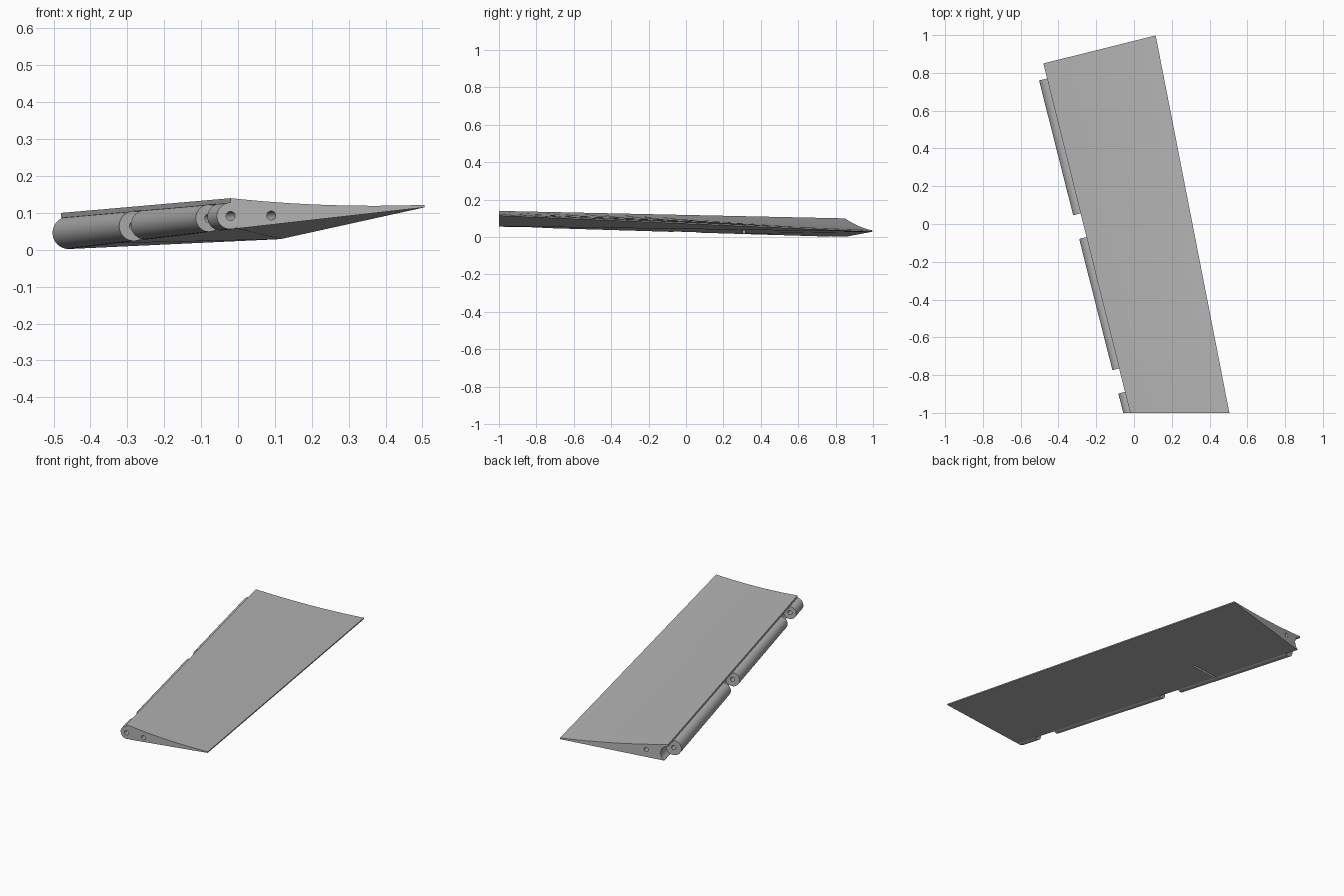
import bpy, bmesh
from math import sin, cos, pi, radians
from mathutils import Vector

cube = bpy.data.objects.get("Cube")
if cube:
    bpy.data.objects.remove(cube)

grey = bpy.data.materials.new("plain grey")
grey.use_nodes = True
colour = (0.45, 0.45, 0.45, 1)
grey.diffuse_color = colour
grey.node_tree.nodes["Principled BSDF"].inputs["Base Color"].default_value = colour

# Hinge axis, running from the front end to the back end
FRONT, BACK = Vector((-0.02, -1, 0.092)), Vector((-0.48, 0.85, 0.044))
R_FRONT, R_BACK = 0.036, 0.044
UP = Vector((0, 0, 1))
ACROSS = (BACK - FRONT).cross(UP).normalized()


def axis(s):
    return FRONT.lerp(BACK, s)


def radius(s):
    return R_FRONT + (R_BACK - R_FRONT) * s


def loft(name, ring_a, ring_b):
    """Solid between two matching rings of points."""
    bm = bmesh.new()
    a = [bm.verts.new(p) for p in ring_a]
    b = [bm.verts.new(p) for p in ring_b]
    n = len(a)
    for i in range(n):
        j = (i + 1) % n
        bm.faces.new((a[i], a[j], b[j], b[i]))
    bm.faces.new(a[::-1])
    bm.faces.new(b)
    bmesh.ops.recalc_face_normals(bm, faces=bm.faces)
    mesh = bpy.data.meshes.new(name)
    bm.to_mesh(mesh)
    bm.free()
    ob = bpy.data.objects.new(name, mesh)
    bpy.context.collection.objects.link(ob)
    mesh.materials.append(grey)
    return ob


def circle(centre, r, n):
    return [centre + ACROSS * r * cos(2 * pi * i / n) + UP * r * sin(2 * pi * i / n)
            for i in range(n)]


def section(centre, r, direction, chord, skin, tail_top, tail_bottom):
    """Wedge section with a hollow top skin and a concave hinge socket."""
    top = centre.z + r + skin
    pts = []
    for i in range(13):
        t = i / 12
        pts.append((t * chord, top + (tail_top - top) * t - 0.038 * t * (1 - t)))
    pts.append((chord, tail_bottom))
    pts.append((0.5 * r, centre.z - 0.95 * r))
    for i in range(13):
        ang = radians(-60 + 150 * i / 12)
        pts.append((r * 0.985 * cos(ang), centre.z + r * 0.985 * sin(ang)))
    return [Vector((centre.x, centre.y, 0)) + direction * d + UP * z for d, z in pts]


# Tapered main panel
panel = loft("flap_panel",
             section(FRONT, R_FRONT, Vector((1, 0, 0)), 0.525, 0.012, 0.122, 0.115),
             section(BACK, R_BACK, ACROSS, 0.613, 0.012, 0.036, 0.029))

# Hinge knuckles along the leading edge
parts = [panel]
for name, s0, s1 in (("front_knuckle", -0.03, 0.06),
                     ("middle_knuckle", 0.127, 0.503),
                     ("back_knuckle", 0.571, 0.957)):
    parts.append(loft(name, circle(axis(s0), radius(s0), 48),
                      circle(axis(s1), radius(s1), 48)))

# Trim the front knuckle flush with the front end
bm = bmesh.new()
bm.from_mesh(parts[1].data)
cut = bmesh.ops.bisect_plane(bm, geom=bm.verts[:] + bm.edges[:] + bm.faces[:],
                             plane_co=(0, -1, 0), plane_no=(0, -1, 0), clear_outer=True)
bmesh.ops.contextual_create(
    bm, geom=[e for e in cut["geom_cut"] if isinstance(e, bmesh.types.BMEdge)])
bmesh.ops.recalc_face_normals(bm, faces=bm.faces)
bm.to_mesh(parts[1].data)
bm.free()


# Cutters: hinge pin bore, inner bore and the slot underneath
def bore(name, a, b):
    reach = (b - a) * 0.06
    return loft(name, circle(a - reach, 0.012, 24), circle(b + reach, 0.012, 24))


pin_bore = bore("pin_bore", FRONT, BACK)
inner_bore = bore("inner_bore", Vector((0.09, -1, 0.093)), Vector((-0.359, 0.88, 0.05)))


def slot_ring(z):
    return [Vector((-0.25 + 0.083 * i, 0.31 + 0.006 * j, z))
            for i, j in ((-1, -1), (1, -1), (1, 1), (-1, 1))]


slot = loft("slot_cutter", slot_ring(-0.05), slot_ring(0.045))


def carve(ob, cutter):
    mod = ob.modifiers.new("cut", "BOOLEAN")
    mod.operation = "DIFFERENCE"
    mod.solver = "EXACT"
    mod.object = cutter
    bpy.context.view_layer.objects.active = ob
    bpy.ops.object.modifier_apply(modifier=mod.name)


for knuckle in parts[1:]:
    carve(knuckle, pin_bore)
carve(panel, inner_bore)
carve(panel, slot)
carve(parts[3], slot)
for cutter in (pin_bore, inner_bore, slot):
    bpy.data.objects.remove(cutter)

# Smooth curves, sharp corners
bpy.ops.object.select_all(action="DESELECT")
for ob in parts:
    ob.select_set(True)
bpy.context.view_layer.objects.active = panel
bpy.ops.object.shade_smooth_by_angle(angle=radians(30))
